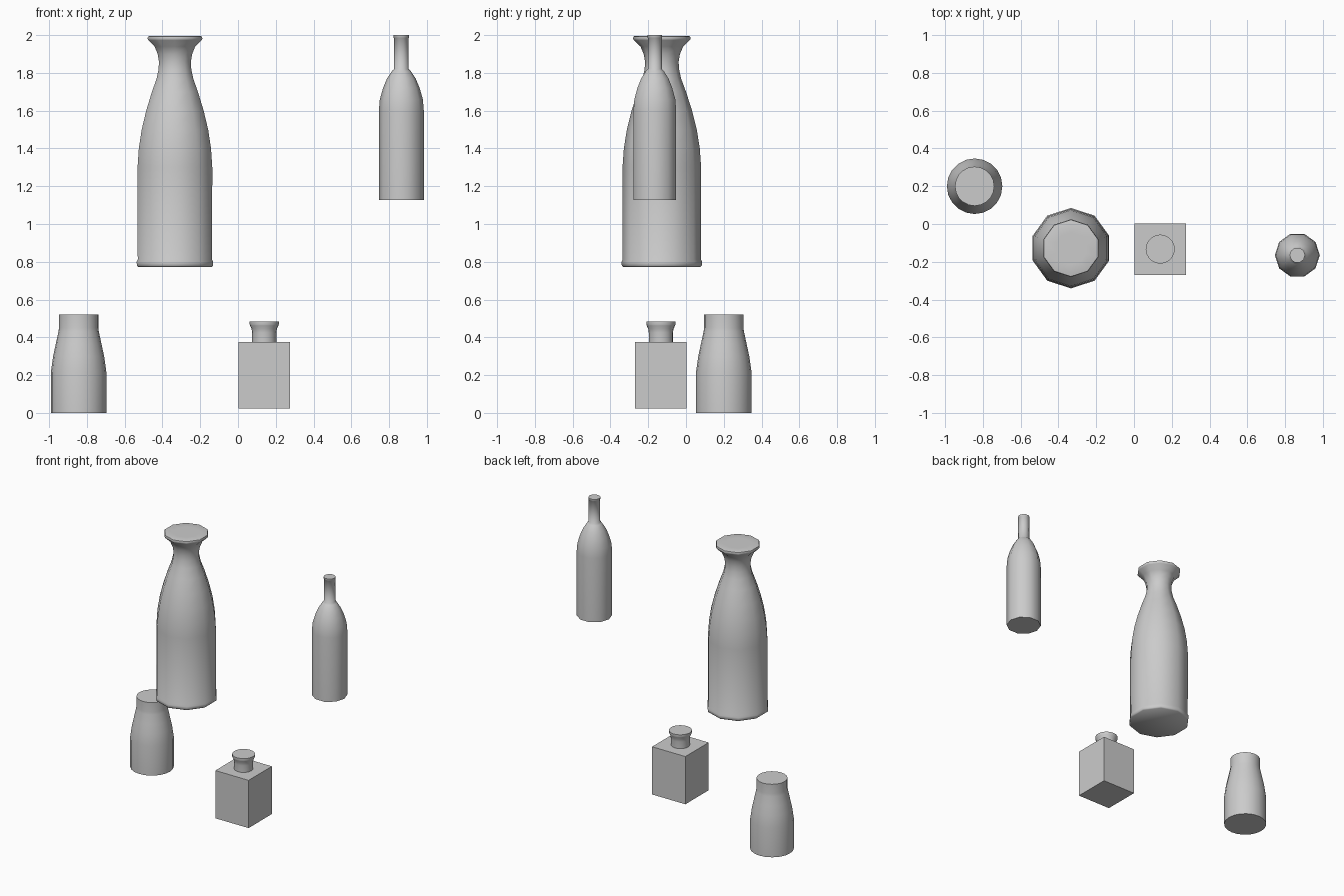
import bpy, bmesh
from math import sin, cos, pi, radians

if "Cube" in bpy.data.objects:
    bpy.data.objects.remove(bpy.data.objects["Cube"])


def finish(name, bm, loc, smooth=None):
    bmesh.ops.recalc_face_normals(bm, faces=bm.faces)
    me = bpy.data.meshes.new(name)
    bm.to_mesh(me)
    bm.free()
    ob = bpy.data.objects.new(name, me)
    ob.location = loc
    bpy.context.collection.objects.link(ob)
    if smooth:
        bpy.ops.object.select_all(action='DESELECT')
        ob.select_set(True)
        bpy.context.view_layer.objects.active = ob
        bpy.ops.object.shade_smooth_by_angle(angle=radians(smooth))
    return ob


def turned(name, profile, sides, x, y, start=0.0):
    """Closed turned form from (radius, height) pairs, bottom to top."""
    bm = bmesh.new()
    rings = []
    for r, z in profile:
        angles = [start + 2 * pi * i / sides for i in range(sides)]
        rings.append([bm.verts.new((r * cos(a), r * sin(a), z)) for a in angles])
    for lo, hi in zip(rings, rings[1:]):
        for i in range(sides):
            j = (i + 1) % sides
            bm.faces.new((lo[i], lo[j], hi[j], hi[i]))
    bm.faces.new(rings[0][::-1])
    bm.faces.new(rings[-1])
    return finish(name, bm, (x, y, 0), smooth=50)


# Tall carafe: ten sides, base bead, flared lip, mouth disc
turned("tall_carafe", [
    (0.205, 0.773), (0.212, 0.780), (0.213, 0.800), (0.207, 0.812),
    (0.208, 1.30), (0.201, 1.40), (0.185, 1.50), (0.160, 1.60),
    (0.128, 1.70), (0.102, 1.77), (0.091, 1.82), (0.089, 1.86),
    (0.096, 1.90), (0.113, 1.94), (0.148, 1.973), (0.153, 1.982),
    (0.150, 1.993), (0.143, 1.995), (0.085, 1.995)],
    10, -0.334, -0.128, start=pi / 2)

# Slim bottle: ten sides, round shoulder, thin neck
turned("slim_bottle", [
    (0.119, 1.127), (0.119, 1.60), (0.114, 1.66), (0.097, 1.72),
    (0.076, 1.77), (0.050, 1.81), (0.039, 1.82), (0.039, 1.985),
    (0.041, 1.987), (0.041, 2.0)],
    10, 0.865, -0.165)

# Short jar: softly tapered shoulder
turned("short_jar", [
    (0.147, 0.0), (0.147, 0.215), (0.135, 0.30), (0.121, 0.365),
    (0.107, 0.43), (0.104, 0.45), (0.104, 0.52)],
    20, -0.844, 0.20)

# Square flask: box body with a round flared neck
bm = bmesh.new()
bmesh.ops.create_cube(bm, size=1.0)
bmesh.ops.scale(bm, vec=(0.272, 0.272, 0.353), verts=bm.verts)
finish("square_flask_body", bm, (0.139, -0.133, 0.1985))
turned("square_flask_neck", [
    (0.064, 0.37), (0.064, 0.425), (0.067, 0.445), (0.075, 0.462),
    (0.077, 0.468), (0.077, 0.483)],
    20, 0.139, -0.133)
